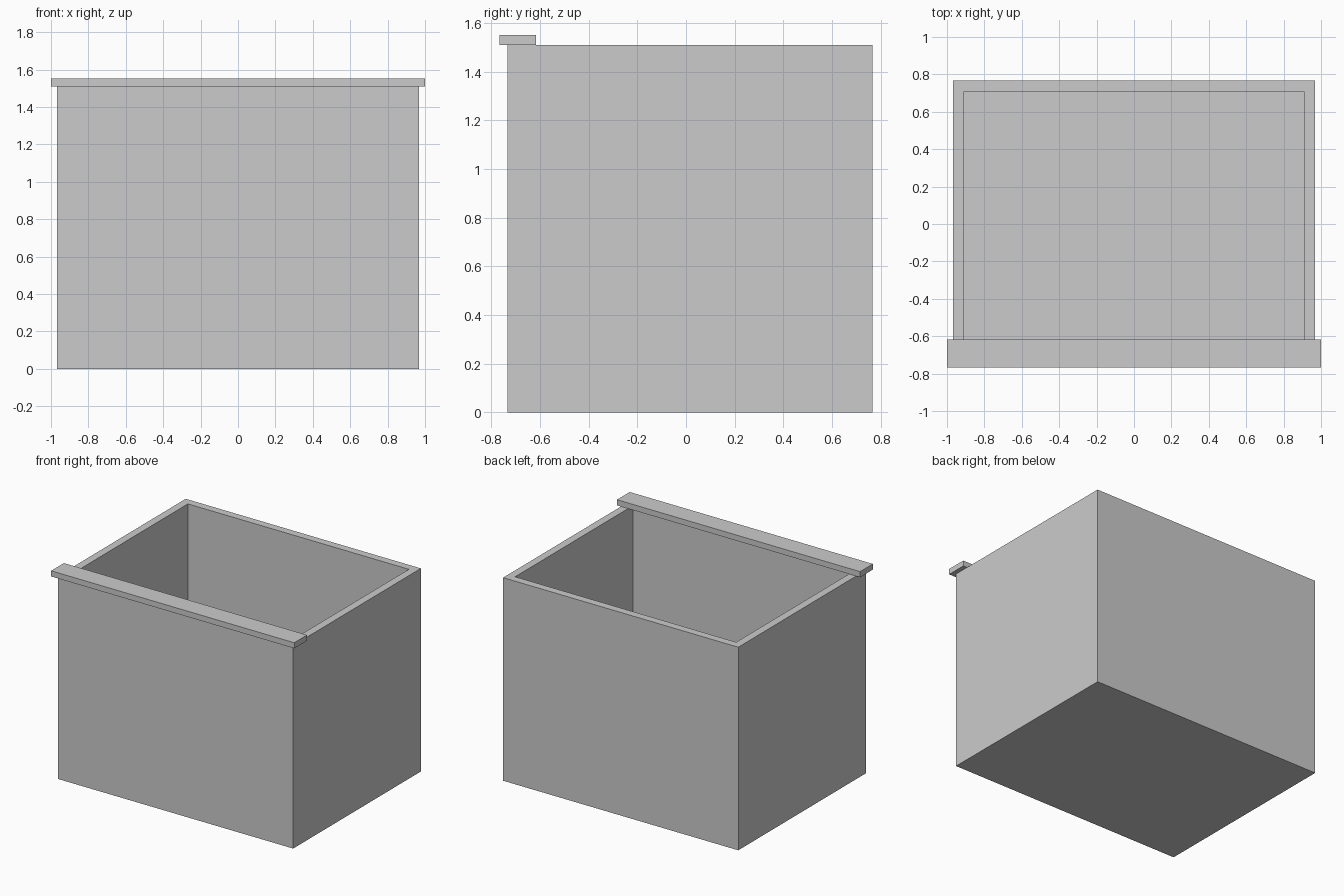
import bpy, bmesh
from mathutils import Vector

if "Cube" in bpy.data.objects:
    bpy.data.objects.remove(bpy.data.objects["Cube"])


def box(name, lo, hi):
    """Axis-aligned box between two corners."""
    lo, hi = Vector(lo), Vector(hi)
    bm = bmesh.new()
    bmesh.ops.create_cube(bm, size=1)
    for v in bm.verts:
        v.co = Vector((v.co[i] + 0.5) * (hi[i] - lo[i]) + lo[i] for i in range(3))
    return finish(name, bm)


def finish(name, bm):
    mesh = bpy.data.meshes.new(name)
    bm.to_mesh(mesh)
    bm.free()
    obj = bpy.data.objects.new(name, mesh)
    bpy.context.collection.objects.link(obj)
    return obj


WALL, TOP = 0.082, 1.51

# Open-topped bin: inset the top face for the rim, then sink it to form the cavity
body = box("bin_body", (-0.967, -0.733, 0), (0.967, 0.767, TOP))
bm = bmesh.new()
bm.from_mesh(body.data)
bm.normal_update()
top = max(bm.faces, key=lambda f: f.calc_center_median().z)
bmesh.ops.inset_region(bm, faces=[top], thickness=WALL)
cavity = bmesh.ops.extrude_discrete_faces(bm, faces=[top])["faces"][0]
bmesh.ops.translate(bm, verts=cavity.verts, vec=(0, 0, WALL - TOP))
bmesh.ops.recalc_face_normals(bm, faces=bm.faces)
bm.to_mesh(body.data)
bm.free()

# Flat lip bar lying across the front rim
box("front_lip", (-1, -0.767, TOP), (1, -0.617, 1.552))
